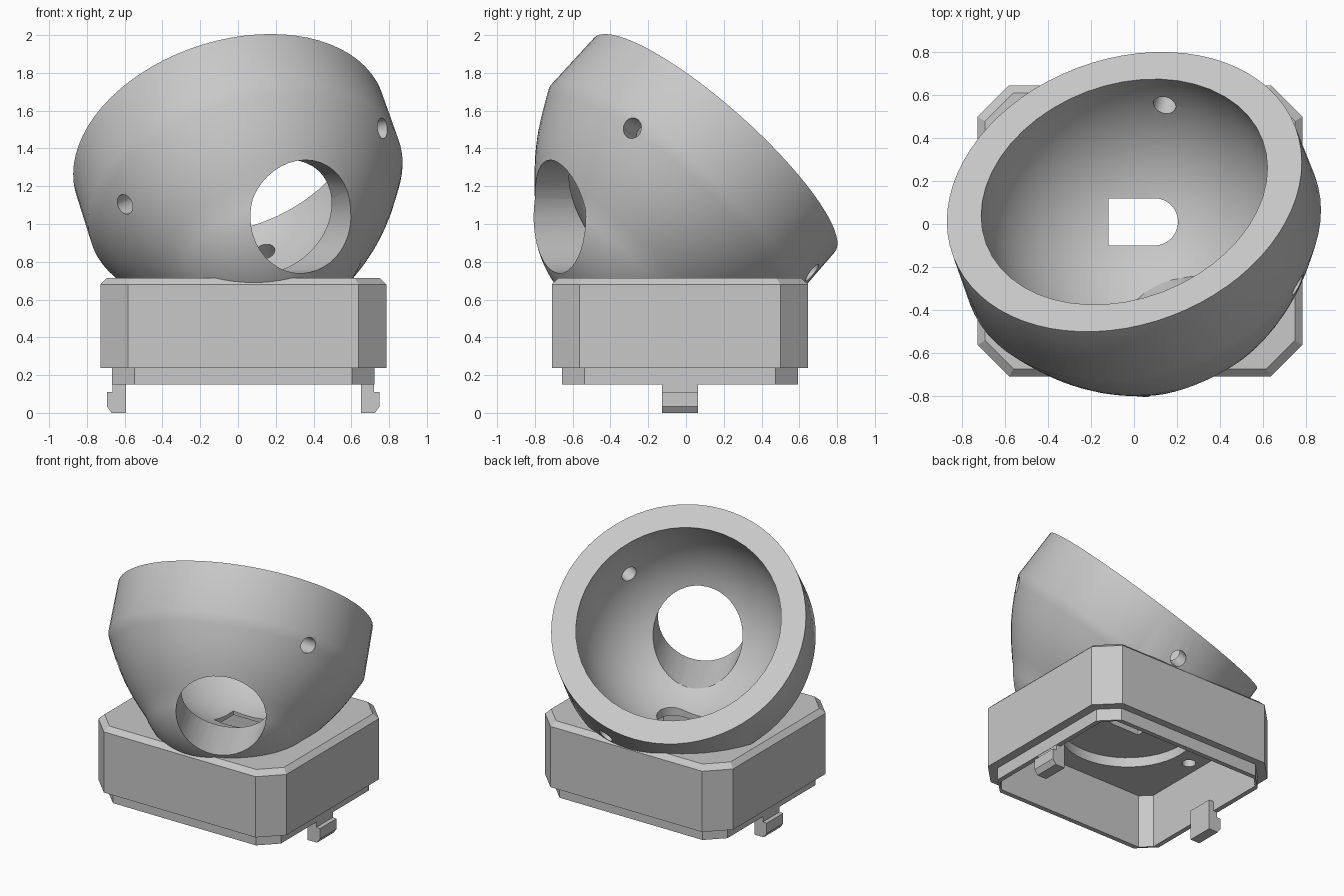
import bpy, bmesh, math
from mathutils import Vector, Matrix

if "Cube" in bpy.data.objects:
    bpy.data.objects.remove(bpy.data.objects["Cube"])

grey = bpy.data.materials.new("plain grey")
grey.use_nodes = True
COLOUR = (0.58, 0.58, 0.58, 1)
grey.diffuse_color = COLOUR
grey.node_tree.nodes["Principled BSDF"].inputs["Base Color"].default_value = COLOUR

AXIS = Vector((-0.243, 0.645, 0.725)).normalized()   # the way the bowl opens
BOWL = Vector((0.037, -0.068, 1.173))                # middle of the band's lower edge
BALL = BOWL + AXIS * 0.215                           # middle of the round cavity
MID = Vector((0.028, -0.032, 0))                     # middle of the base


def make(name, bm):
    bmesh.ops.remove_doubles(bm, verts=bm.verts, dist=1e-5)
    bmesh.ops.recalc_face_normals(bm, faces=bm.faces)
    mesh = bpy.data.meshes.new(name)
    bm.to_mesh(mesh)
    bm.free()
    ob = bpy.data.objects.new(name, mesh)
    bpy.context.collection.objects.link(ob)
    mesh.materials.append(grey)
    return ob


def loft(name, rings):
    """Skin a stack of matching rings and cap both ends."""
    bm = bmesh.new()
    loops = [[bm.verts.new(p) for p in ring] for ring in rings]
    for a, b in zip(loops, loops[1:]):
        for i in range(len(a)):
            j = (i + 1) % len(a)
            bm.faces.new((a[i], a[j], b[j], b[i]))
    bm.faces.new(loops[0][::-1])
    bm.faces.new(loops[-1])
    return make(name, bm)


def octagon(hx, hy, c, z):
    corners = [(hx, hy - c), (hx - c, hy)]
    corners += [(-x, y) for x, y in corners[::-1]]
    corners += [(-x, -y) for x, y in corners]
    return [MID + Vector((x, y, z)) for x, y in corners]


def u_shape(x0, x1, y, r, z, steps=24):
    arc = [math.pi * (i / steps - 0.5) for i in range(steps + 1)]
    return [(x0, y + r, z), (x0, y - r, z)] + [
        (x1 - r + r * math.cos(a), y + r * math.sin(a), z) for a in arc]


def rod(name, start, direction, radius, length, sides=32):
    d = Vector(direction).normalized()
    place = Matrix.Translation(Vector(start) + d * length / 2) @ d.to_track_quat('Z', 'Y').to_matrix().to_4x4()
    bm = bmesh.new()
    bmesh.ops.create_cone(bm, cap_ends=True, segments=sides, radius1=radius,
                          radius2=radius, depth=length, matrix=place)
    return make(name, bm)


def combine(target, tool, operation):
    mod = target.modifiers.new("combine", 'BOOLEAN')
    mod.operation, mod.solver, mod.object = operation, 'EXACT', tool
    bpy.context.view_layer.objects.active = target
    bpy.ops.object.modifier_apply(modifier=mod.name)
    bpy.data.objects.remove(tool)


# Bowl body: band, slightly bulging cone, then round end, turned about the tilted axis
DROP, ROUND, LEAN = 0.185, 0.62, math.radians(31.6)
edge = Vector((0.858, -0.01))
out = Vector((math.cos(LEAN), -math.sin(LEAN)))
touch = Vector((0, -DROP)) + out * ROUND
profile = [(0.853, 0.338)]
for i in range(8):
    p = edge.lerp(touch, i / 8) + out * 0.028 * math.sin(math.pi * i / 8)
    profile.append((p.x, p.y))
for i in range(15):
    a = LEAN + (math.radians(88.5) - LEAN) * i / 14
    profile.append((ROUND * math.cos(a), -DROP - ROUND * math.sin(a)))
SIDES = 72
turn = Matrix.Translation(BOWL) @ AXIS.to_track_quat('Z', 'Y').to_matrix().to_4x4()
housing = loft("socket_housing", [
    [turn @ Vector((r * math.cos(t), r * math.sin(t), h))
     for t in (2 * math.pi * k / SIDES for k in range(SIDES))] for r, h in profile])

# Base block with chamfered corners, bevelled top and lower skirt
base = loft("base", [octagon(0.694, 0.624, 0.118, 0.15),
                     octagon(0.694, 0.624, 0.118, 0.238),
                     octagon(0.757, 0.678, 0.146, 0.238),
                     octagon(0.757, 0.678, 0.146, 0.68),
                     octagon(0.722, 0.643, 0.132, 0.714)])
combine(housing, base, 'UNION')

# Round cavity
bm = bmesh.new()
bmesh.ops.create_uvsphere(bm, u_segments=48, v_segments=28, radius=0.7,
                          matrix=Matrix.Translation(BALL) @ turn.to_3x3().to_4x4())
combine(housing, make("cavity_cutter", bm), 'DIFFERENCE')

# Hollow underside, with a round recess and a small blind hole
combine(housing, loft("underside_cutter", [octagon(0.66, 0.59, 0.07, z) for z in (0.1, 0.54)]), 'DIFFERENCE')
combine(housing, rod("recess_cutter", MID + Vector((0, 0, 0.4)), (0, 0, 1), 0.45, 0.21, 48), 'DIFFERENCE')
combine(housing, rod("blind_hole_cutter", (-0.54, -0.08, 0.4), (0, 0, 1), 0.045, 0.23), 'DIFFERENCE')

# Cable slot through the floor
combine(housing, loft("slot_cutter", [u_shape(-0.12, 0.205, 0.01, 0.11, z) for z in (0.35, 0.8)]), 'DIFFERENCE')

# Large side opening
centre = BOWL - AXIS * DROP
port = Vector((0.46, -0.888, 0))
combine(housing, rod("port_cutter", centre + port * 0.1, port, 0.3, 0.9, 40), 'DIFFERENCE')

# Three screw holes
for spot in ((0.755, -0.28, 1.505), (-0.57, -0.5, 1.115), (0.18, 0.67, 0.74)):
    way = (Vector(spot) - BALL).normalized()
    combine(housing, rod("screw_cutter", BALL + way * 0.5, way, 0.054, 0.6), 'DIFFERENCE')

bpy.ops.object.select_all(action='DESELECT')
housing.select_set(True)
bpy.context.view_layer.objects.active = housing
bpy.ops.object.shade_smooth_by_angle(angle=math.radians(28))

# Snap clips on both sides
clip = [(0.622, 0), (0.697, 0), (0.722, 0.035), (0.722, 0.11),
        (0.692, 0.11), (0.692, 0.22), (0.622, 0.22)]
for name, side in (("left_clip", 1), ("right_clip", -1)):
    loft(name, [[MID + Vector((side * x, y, z)) for x, z in clip] for y in (-0.095, 0.095)])
